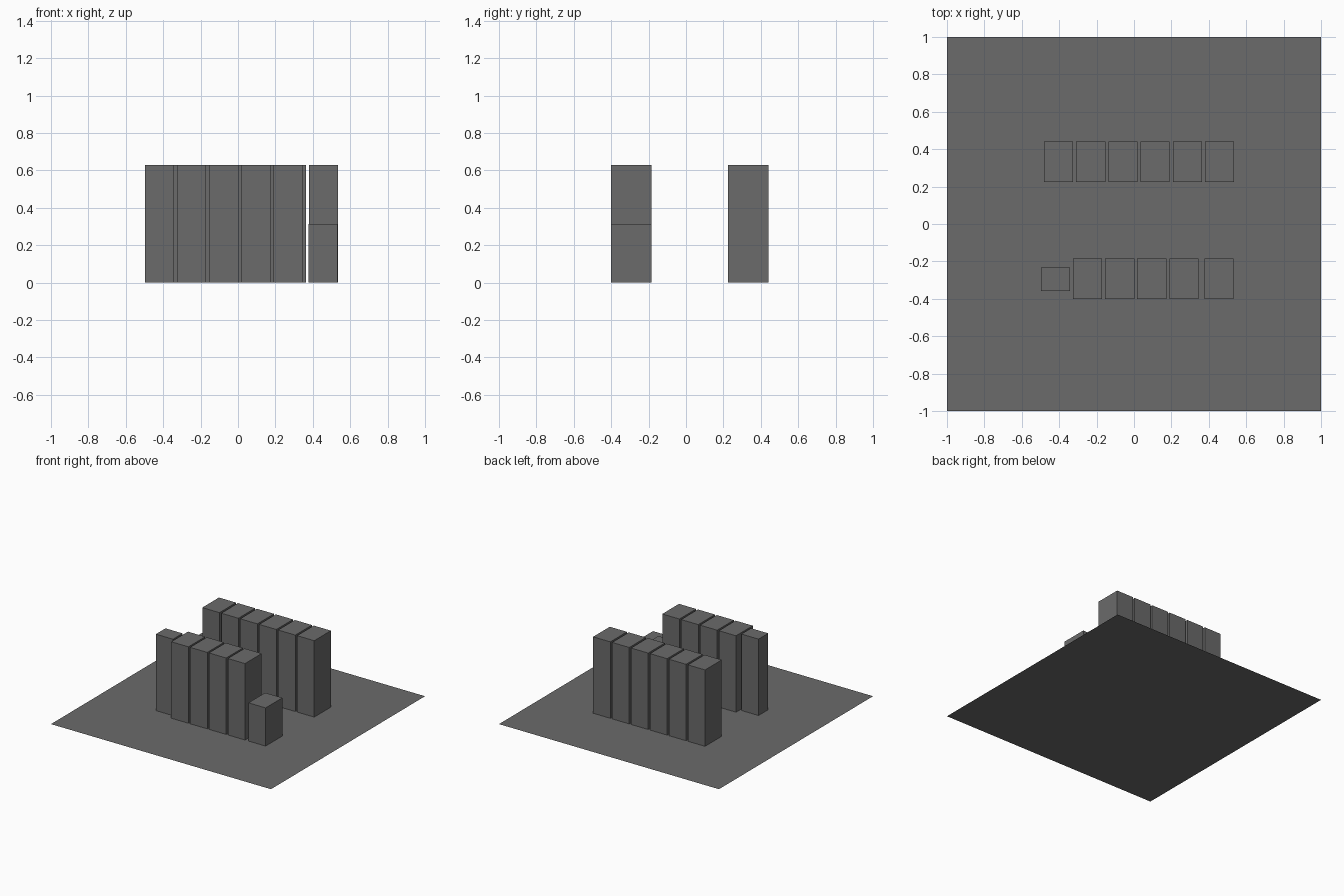
import bpy

if "Cube" in bpy.data.objects:
    bpy.data.objects.remove(bpy.data.objects["Cube"])

WIDTH, HEIGHT = 0.156, 0.628

# Dark grey for every part
dark = bpy.data.materials.new("dark_grey")
dark.diffuse_color = (0.145, 0.145, 0.145, 1)
dark.use_nodes = True
dark.node_tree.nodes["Principled BSDF"].inputs["Base Color"].default_value = dark.diffuse_color


def block(name, x0, y0, y1, height=HEIGHT):
    """Upright block standing on the ground, starting at x0."""
    bpy.ops.mesh.primitive_cube_add(size=1, location=(x0 + WIDTH / 2, (y0 + y1) / 2, height / 2))
    ob = bpy.context.object
    ob.name = name
    ob.scale = (WIDTH, y1 - y0, height)
    bpy.ops.object.transform_apply(location=False, rotation=False, scale=True)
    ob.data.materials.append(dark)


# Flat base sheet
bpy.ops.mesh.primitive_plane_add(size=2)
bpy.context.object.name = "base_sheet"
bpy.context.object.data.materials.append(dark)

# Back row: six equal, evenly spaced blocks
for i in range(6):
    block(f"back_block_{i + 1}", -0.482 + i * 0.1723, 0.225, 0.441)

# Front row: four full blocks
for i in range(4):
    block(f"front_block_{i + 1}", -0.326 + i * 0.1715, -0.401, -0.184)

# Row ends: a shallow tall block on the left, a half-height block on the right
block("front_shallow_block", -0.497, -0.357, -0.232)
block("front_short_block", 0.376, -0.401, -0.184, HEIGHT / 2)
